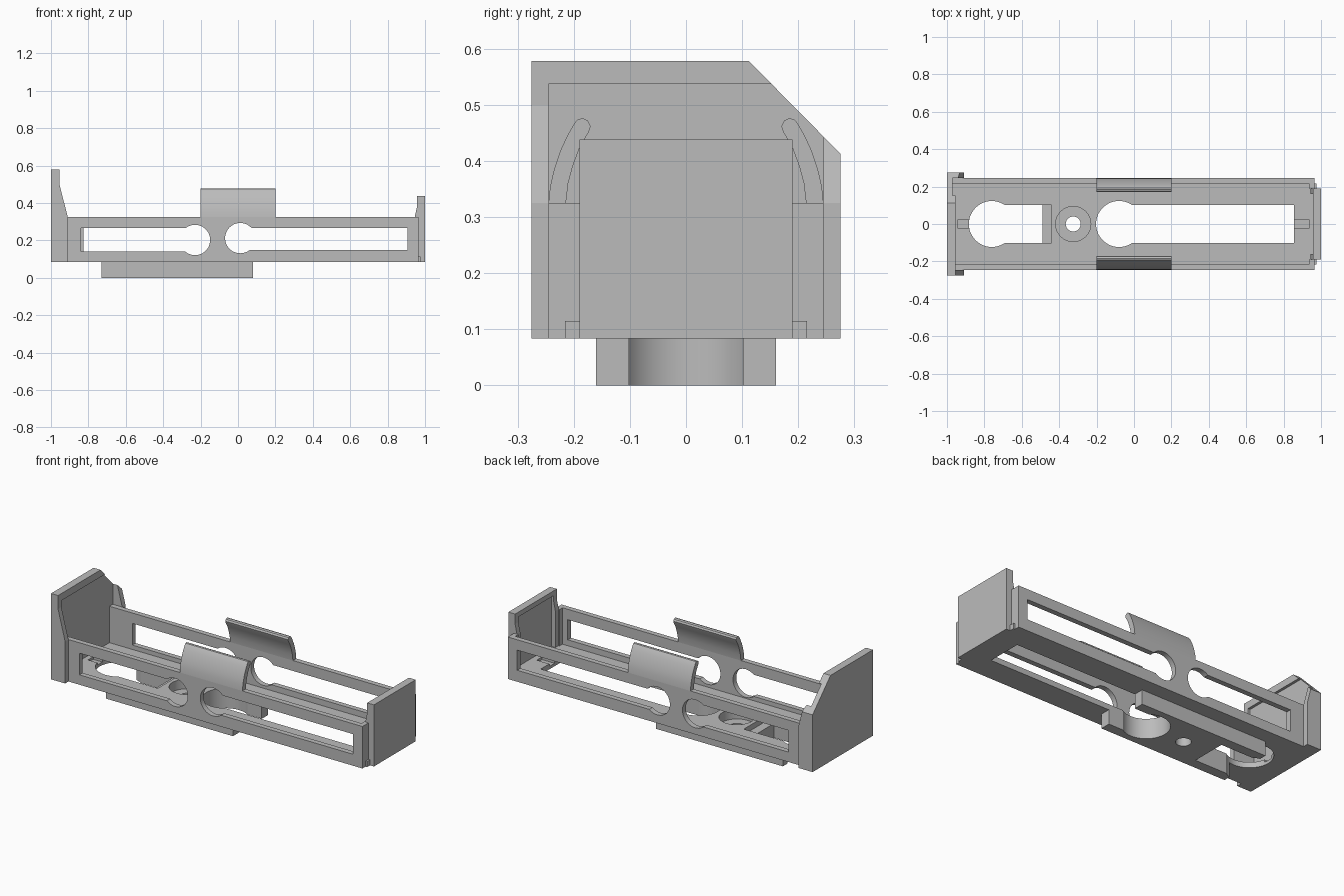
import bpy
import bmesh
from math import radians
from mathutils import Matrix, Vector

if "Cube" in bpy.data.objects:
    bpy.data.objects.remove(bpy.data.objects["Cube"])

grey = bpy.data.materials.new("plain_grey")
grey.use_nodes = True
grey.diffuse_color = (0.5, 0.5, 0.5, 1)
grey.node_tree.nodes["Principled BSDF"].inputs["Base Color"].default_value = (0.5, 0.5, 0.5, 1)


def finish(bm, name):
    bmesh.ops.recalc_face_normals(bm, faces=bm.faces)
    mesh = bpy.data.meshes.new(name)
    bm.to_mesh(mesh)
    bm.free()
    mesh.materials.append(grey)
    ob = bpy.data.objects.new(name, mesh)
    bpy.context.collection.objects.link(ob)
    return ob


def prism(name, points, axis, lo, hi):
    """Extrude a profile along x (points are y, z) or y (points are x, z)."""
    bm = bmesh.new()
    place = (lambda a, b: (lo, a, b)) if axis == "x" else (lambda a, b: (a, lo, b))
    face = bm.faces.new([bm.verts.new(place(a, b)) for a, b in points])
    moved = bmesh.ops.extrude_face_region(bm, geom=[face])["geom"]
    step = Vector((hi - lo, 0, 0)) if axis == "x" else Vector((0, hi - lo, 0))
    bmesh.ops.translate(bm, vec=step, verts=[v for v in moved if isinstance(v, bmesh.types.BMVert)])
    return finish(bm, name)


def box(name, x0, x1, y0, y1, z0, z1):
    return prism(name, [(x0, z0), (x1, z0), (x1, z1), (x0, z1)], "y", y0, y1)


def cylinder(name, centre, radius, depth, axis="z"):
    bm = bmesh.new()
    bmesh.ops.create_cone(bm, cap_ends=True, segments=48, radius1=radius,
                          radius2=radius, depth=depth)
    turn = Matrix.Rotation(radians(90), 4, "X") if axis == "y" else Matrix()
    bmesh.ops.transform(bm, matrix=Matrix.Translation(centre) @ turn, verts=bm.verts)
    return finish(bm, name)


def cut(target, *cutters):
    for cutter in cutters:
        mod = target.modifiers.new("cut", "BOOLEAN")
        mod.operation = "DIFFERENCE"
        mod.solver = "EXACT"
        mod.object = cutter
        bpy.context.view_layer.objects.active = target
        bpy.ops.object.modifier_apply(modifier=mod.name)
        bpy.data.objects.remove(cutter)


def smooth(ob):
    bpy.ops.object.select_all(action="DESELECT")
    ob.select_set(True)
    bpy.context.view_layer.objects.active = ob
    bpy.ops.object.shade_smooth_by_angle(angle=radians(30))


BASE, FLOOR, RIM = 0.083, 0.115, 0.325

# Floor and the mounting block beneath it, both pierced by keyholes and a screw hole
floor = box("floor", -0.975, 0.975, -0.216, 0.216, BASE, FLOOR)
block = box("mounting_block", -0.73, 0.08, -0.16, 0.16, 0, BASE)
for part, slot_end in ((floor, -0.44), (block, -0.49)):
    cut(part,
        cylinder("hole", (-0.76, 0, 0.05), 0.123, 0.4),
        cylinder("hole", (-0.08, 0, 0.05), 0.123, 0.4),
        box("slot", -0.76, slot_end, -0.102, 0.102, -0.1, 0.3),
        box("slot", -0.08, 0.855, -0.102, 0.102, -0.1, 0.3),
        cylinder("screw_hole", (-0.325, 0, 0.05), 0.04, 0.4),
        cylinder("counterbore", (-0.325, 0, 0.16), 0.094, 0.2))
# Wire grooves at both ends of the floor
cut(floor,
    box("groove", -0.94, -0.87, -0.024, 0.024, 0.1, 0.2),
    box("groove", 0.84, 0.935, -0.024, 0.024, 0.1, 0.2))
smooth(floor)
smooth(block)

# Side walls with keyhole windows, curved clips and end tabs
clip_profile = [(0.245, RIM), (0.242, 0.355), (0.235, 0.385), (0.224, 0.418), (0.211, 0.446),
                (0.199, 0.467), (0.193, 0.474), (0.184, 0.476), (0.175, 0.472), (0.170, 0.462),
                (0.173, 0.452), (0.189, 0.425), (0.202, 0.39), (0.210, 0.36), (0.214, RIM)]
for side, label, start in ((-1, "front", -0.84), (1, "back", -0.825)):
    ys = sorted((side * 0.215, side * 0.245))
    wall = box(label + "_wall", -0.975, 0.965, *ys, BASE, RIM)
    cut(wall,
        cylinder("hole", (-0.23, 0, 0.202), 0.081, 1, "y"),
        cylinder("hole", (0.012, 0, 0.212), 0.081, 1, "y"),
        box("slot", start, -0.23, -0.4, 0.4, 0.14, 0.265),
        box("slot", 0.012, 0.905, -0.4, 0.4, 0.149, 0.265))
    smooth(wall)
    clip = prism(label + "_clip", [(side * y, z) for y, z in clip_profile], "x", -0.2, 0.2)
    smooth(clip)
    tab = sorted((side * 0.188, side * 0.216))
    box(label + "_end_tab", 0.938, 0.965, *tab, BASE, RIM)

# Tall end plate: chamfered, hollowed inside, with tapering side flanges
tall = prism("tall_end_plate", [(-0.275, BASE), (0.275, BASE), (0.275, 0.413),
                                (0.112, 0.578), (-0.275, 0.578)], "x", -1, -0.91)
cut(tall,
    box("hollow", -0.97, -0.8, -0.245, 0.245, 0, 0.537),
    prism("taper", [(-0.955, 0.7), (-0.955, 0.5), (-0.91, RIM), (-0.8, RIM), (-0.8, 0.7)],
          "y", -0.5, 0.5))

# Short end plate: same idea, lower and narrower
short = box("short_end_plate", 0.945, 1, -0.19, 0.19, BASE, 0.438)
cut(short,
    box("hollow", 0.8, 0.97, -0.16, 0.16, 0, 0.41),
    prism("taper", [(0.957, 0.7), (0.957, 0.38), (0.945, RIM), (0.8, RIM), (0.8, 0.7)],
          "y", -0.5, 0.5))
